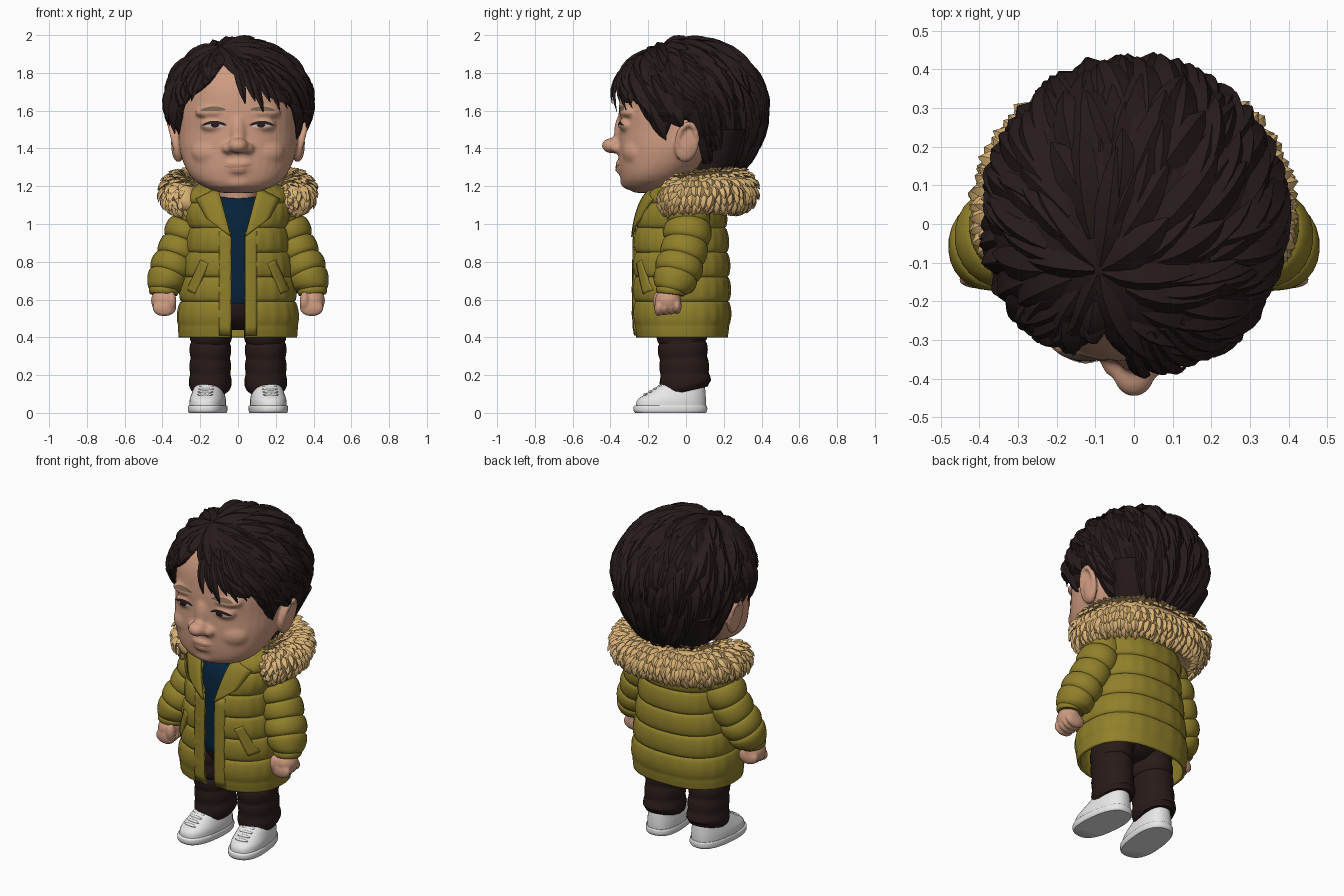
import bpy, bmesh, math, random
from math import sin, cos, pi
from mathutils import Vector, Matrix
from mathutils.bvhtree import BVHTree

random.seed(4)
if "Cube" in bpy.data.objects:
    bpy.data.objects.remove(bpy.data.objects["Cube"])


def material(name, *rgb):
    m = bpy.data.materials.new(name)
    m.diffuse_color = (*rgb, 1)
    m.use_nodes = True
    m.node_tree.nodes["Principled BSDF"].inputs["Base Color"].default_value = (*rgb, 1)
    return m


SKIN = material("skin", .62, .33, .22)
HAIR = material("dark hair", .021, .011, .011)
COAT = material("olive coat", .28, .215, .023)
FUR = material("tan fur", .7, .45, .18)
SHIRT = material("navy shirt", .002, .016, .042)
PANTS = material("dark trousers", .022, .011, .01)
SHOE = material("white shoe", .82, .82, .82)
BROW = material("brow brown", .18, .12, .075)
EYE = material("eye white", .65, .55, .5)
LIP = material("lip", .45, .21, .145)


def finish(name, bm, mat, angle=50, thick=0):
    bmesh.ops.recalc_face_normals(bm, faces=bm.faces[:])
    me = bpy.data.meshes.new(name)
    bm.to_mesh(me)
    bm.free()
    me.materials.append(mat)
    me.shade_smooth()
    me.set_sharp_from_angle(angle=math.radians(angle))
    ob = bpy.data.objects.new(name, me)
    bpy.context.collection.objects.link(ob)
    if thick:
        mod = ob.modifiers.new("thickness", 'SOLIDIFY')
        mod.thickness, mod.offset = thick, 0
    return ob


def skin(bm, rows, closed=True, caps=True):
    vs = [[bm.verts.new(p) for p in r] for r in rows]
    n = len(vs[0])
    for a, b in zip(vs, vs[1:]):
        for i in range(n if closed else n - 1):
            k = (i + 1) % n
            bm.faces.new((a[i], a[k], b[k], b[i]))
    if closed and caps:
        bm.faces.new(vs[0])
        bm.faces.new(vs[-1])


def sample(keys, t):
    """Smooth interpolation of key tuples whose first item is the parameter."""
    n = len(keys)
    i = max(0, min(n - 2, sum(k[0] <= t for k in keys) - 1))
    a, b, pre, nxt = keys[i], keys[i + 1], keys[max(i - 1, 0)], keys[min(i + 2, n - 1)]
    h = b[0] - a[0]
    u = (t - a[0]) / h
    out = []
    for c in range(1, len(a)):
        ma = (b[c] - pre[c]) / (b[0] - pre[0]) * h
        mb = (nxt[c] - a[c]) / (nxt[0] - a[0]) * h
        f = u * u * (3 - 2 * u)
        out.append(a[c] * (1 - f) + b[c] * f + u * (1 - u) ** 2 * ma - u * u * (1 - u) * mb)
    return out


def rim(z, rx, yf, yb, a, p):
    s, k = sin(a), cos(a)
    x = rx * math.copysign(abs(s) ** (2 / p), s)
    return Vector((x, (yf + yb) / 2 - (yb - yf) / 2 * math.copysign(abs(k) ** (2 / p), k), z))


def stack(bm, keys, rows=24, p=2.2, sides=36):
    """Closed body from level outlines (z, half width, front, back)."""
    zs = [keys[0][0] + (keys[-1][0] - keys[0][0]) * i / rows for i in range(rows + 1)]
    skin(bm, [[rim(z, *sample(keys, z), 2 * pi * i / sides, p) for i in range(sides)] for z in zs])


def tube(name, keys, mat, mirror=1, puffs=0, amp=0, rows=40, sides=24, deep=1):
    bm, out = bmesh.new(), []
    for i in range(rows + 1):
        t = i / rows
        x, y, z, r = sample(keys, t)
        tan = Vector(sample(keys, t + .01)[:3]) - Vector(sample(keys, t - .01)[:3])
        a = tan.cross(Vector((0, 1, 0))).normalized()
        b = tan.cross(a).normalized() * deep
        r += amp * (abs(sin(pi * puffs * t)) ** .5 - .5)
        ring = [Vector((x, y, z)) + r * (a * cos(q) + b * sin(q)) for q in [2 * pi * k / sides for k in range(sides)]]
        out.append([Vector((v.x * mirror, v.y, v.z)) for v in ring])
    skin(bm, out)
    return finish(name, bm, mat)


def ball(bm, loc, rad):
    bmesh.ops.create_uvsphere(bm, u_segments=20, v_segments=12, radius=1,
                              matrix=Matrix.Translation(loc) @ Matrix.Diagonal((*rad, 1)))


def fuse(ob, size, soft):
    mod = ob.modifiers.new("fuse", 'REMESH')
    mod.mode, mod.voxel_size, mod.use_smooth_shade = 'VOXEL', size, True
    mod = ob.modifiers.new("soften", 'SMOOTH')
    mod.factor, mod.iterations = .5, soft


def leaf(bm, path, width, thick):
    """Pointed lock along (point, normal) pairs."""
    n, rows = len(path) - 1, []
    for i, (p, nor) in enumerate(path):
        tan = path[min(i + 1, n)][0] - path[max(i - 1, 0)][0]
        side = tan.cross(nor).normalized()
        f = max(.03, sin(pi * (.15 + .85 * i / n))) ** .7
        rows.append([p - side * width * f, p + nor * thick * f, p + side * width * f, p - nor * thick * f * .5])
    skin(bm, rows)


# Head with nose, cheeks, lips and ears fused together
bm = bmesh.new()
stack(bm, [(1.165, .09, -.27, -.1), (1.19, .17, -.325, -.05), (1.25, .25, -.348, .03), (1.38, .307, -.358, .2),
           (1.5, .318, -.355, .28), (1.62, .32, -.355, .32), (1.76, .3, -.33, .32), (1.87, .22, -.25, .23),
           (1.92, .1, -.12, .12)])
ball(bm, (0, -.388, 1.415), (.054, .06, .042))
ball(bm, (0, -.345, 1.48), (.044, .036, .1))
ball(bm, (0, -.295, 1.3), (.12, .07, .07))
ball(bm, (0, -.35, 1.32), (.064, .027, .016))
ball(bm, (0, -.345, 1.284), (.054, .029, .019))
ball(bm, (0, -.275, 1.222), (.11, .075, .045))
for s in (1, -1):
    ball(bm, (s * .052, -.355, 1.4), (.034, .042, .03))
    ball(bm, (s * .12, -.25, 1.38), (.13, .09, .09))
    ball(bm, (s * .12, -.295, 1.59), (.11, .06, .035))
    ball(bm, (s * .125, -.312, 1.525), (.075, .044, .04))
    ball(bm, (s * .325, .005, 1.43), (.03, .05, .1))
    rows = []
    for i in range(24):
        q = 2 * pi * i / 24
        c = Vector((s * (.338 + .024 * sin(q)), .005 + .052 * cos(q) + .01 * sin(q), 1.435 + .095 * sin(q)))
        d = Vector((0, cos(q), sin(q)))
        rows.append([c + .017 * (d * cos(k * pi / 4) + Vector((1, 0, 0)) * sin(k * pi / 4)) for k in range(8)])
    skin(bm, rows + rows[:1], True, False)
bmesh.ops.remove_doubles(bm, verts=bm.verts[:], dist=.00001)
head = finish("head", bm, SKIN)
fuse(head, .009, 12)
tube("neck", [(0, 0, -.04, 1.05, .1), (1, 0, -.05, 1.3, .11)], SKIN, rows=4)

# Painted eyes, brows and mouth line laid on the face
bpy.context.view_layer.update()
face = BVHTree.FromObject(head, bpy.context.evaluated_depsgraph_get())


def decal(name, mat, cx, cz, w, up, low, lift, bend=0, tilt=0):
    bm, rows = bmesh.new(), []
    for i in range(13):
        u = (i / 6 - 1) * .98
        row = []
        for v in (-low, (up - low) / 2, up):
            x, z = cx + w * u, cz + v * (1 - u * u) ** .6 + bend * u * u + tilt * u
            hit = face.ray_cast(Vector((x, -1, z)), Vector((0, 1, 0)))[0]
            row.append((x, (hit.y if hit else -.33) - lift, z))
        rows.append(row)
    skin(bm, rows, False)
    finish(name, bm, mat)


for s, side in ((1, "left"), (-1, "right")):
    decal(side + "_lash", HAIR, s * .125, 1.527, .066, .019, .004, .003, -.006)
    decal(side + "_eye", EYE, s * .125, 1.521, .054, .009, .01, .005, -.003)
    decal(side + "_iris", HAIR, s * .122, 1.523, .023, .013, .012, .007)
    decal(side + "_brow", BROW, s * .132, 1.607, .068, .015, .009, .004, -.005, -s * .002)
decal("mouth_line", LIP, 0, 1.301, .085, .004, .004, .004, .012, .005)
decal("lower_lip", LIP, 0, 1.289, .05, .004, .01, .003, .004)

# Hair: cap under swept locks, with a nape mass behind the ears
CENTRE = Vector((0, .015, 1.63))
LINE = [(0, 1.895), (.14, 1.84), (.3, 1.765), (.5, 1.715), (.75, 1.67), (.95, 1.61), (1.1, 1.52), (1.24, 1.46),
        (1.34, 1.55), (1.66, 1.55), (1.8, 1.32), (2.3, 1.25), (3.6, 1.25)]


def hairline(a):
    a = abs(a + .24 * max(0, 1 - abs(a)))
    for (p, u), (q, v) in zip(LINE, LINE[1:]):
        if a <= q:
            return u + (v - u) * (a - p) / (q - p)
    return LINE[-1][1]


def hair_point(d, k=1):
    tuck = 1 - .2 * max(0, -d.z)
    return CENTRE + k * Vector((.385 * d.x * tuck, .408 * d.y, (.347 if d.z > 0 else .45) * d.z))


def heading(a, z):
    h = (z - CENTRE.z) / (.347 if z > CENTRE.z else .45)
    r = math.sqrt(max(0, 1 - h * h))
    return Vector((r * sin(a), -r * cos(a), h))


bm, rows = bmesh.new(), []
for i in range(97):
    a = -pi + 2 * pi * i / 96
    low = math.acos(heading(a, hairline(a)).z)
    rows.append([hair_point(Vector((sin(q) * sin(a), -sin(q) * cos(a), cos(q))), .955)
                 for q in [low * (j + .02) / 14 for j in range(15)]])
skin(bm, rows, False)
bmesh.ops.remove_doubles(bm, verts=bm.verts[:], dist=.0001)
finish("hair_cap", bm, HAIR, thick=.025)
bm = bmesh.new()
stack(bm, [(1.2, .19, .02, .2), (1.27, .23, .03, .25), (1.36, .27, .04, .31), (1.5, .33, .075, .36)], 12)
finish("nape_hair", bm, HAIR)

bm = bmesh.new()
WHORL = Vector((-.24, -.34, .91)).normalized()
E1 = WHORL.cross(Vector((0, 1, 0))).normalized()
E2 = WHORL.cross(E1)
for row in range(13):
    start = .03 + row * .19
    count = int(7 + 26 * abs(sin(start)))
    for j in range(count):
        phi = 2 * pi * (j + row % 2 / 2 + random.uniform(-.3, .3)) / count
        length, swirl = random.uniform(.5, .8), random.uniform(-.08, .36)
        drop, lift = random.uniform(-.01, .035), random.uniform(.035, .09)

        def way(s):
            t, f = start + length * s, phi + swirl * s
            return WHORL * cos(t) + (E1 * cos(f) + E2 * sin(f)) * sin(t)

        def depth(d):
            return hair_point(d).z - hairline(math.atan2(d.x, -d.y))
        if depth(way(0)) < .02:
            continue
        while length > .1 and min(depth(way(1)), depth(way(.6))) < -drop:
            length *= .88
        if length > .12:
            path = [(hair_point(way(s), .96 + lift * s), way(s)) for s in [i / 6 for i in range(7)]]
            leaf(bm, path, random.uniform(.032, .052), random.uniform(.02, .03))
# Fringe strands sweeping away from the parting
for a in (-.98, -.84, -.7, .1, .24, .36, .46, .62, .75, .9):
    tip = random.uniform(1.59, 1.66)
    path = []
    for i in range(7):
        s = i / 6
        d = heading(-.24 + (a + .24) * (.6 + .4 * s), 1.87 + (tip - 1.87) * s)
        path.append((hair_point(d, 1 + .02 * sin(pi * s)), d))
    leaf(bm, path, .025, .014)
finish("hair_locks", bm, HAIR, 35)

# Fur collar: horseshoe roll covered in pointed tufts
half = [(.3, .19, .235, 1.175, .1), (.55, .285, .125, 1.172, .097), (.8, .305, 0, 1.16, .095),
        (1, .265, -.075, 1.135, .085), (1.1, .225, -.115, 1.11, .035)]
ROLL = [(-k[0], -k[1], *k[2:]) for k in reversed(half)] + [(0, 0, .265, 1.175, .1)] + half


def roll_point(t, q, k=1):
    x, y, z, r = sample(ROLL, t)
    tan = Vector(sample(ROLL, t + .01)[:3]) - Vector(sample(ROLL, t - .01)[:3])
    out = tan.cross(Vector((0, 0, 1))).normalized()
    if out.dot(Vector((x, y - .03, 0))) < 0:
        out.negate()
    nor = out * cos(q) + Vector((0, 0, 1)) * sin(q)
    return Vector((x, y, z)) + nor * r * k, nor


bm = bmesh.new()
skin(bm, [[roll_point(i * 1.09 / 30, k * pi / 8, .92)[0] for k in range(16)] for i in range(-30, 31)])
finish("collar_roll", bm, FUR)
bm = bmesh.new()
for i in range(-21, 22):
    for j in range(11):
        t = (i + .5 * (j % 2) + random.uniform(-.15, .15)) * 1.07 / 22
        q = math.radians(200 - j * 26 + random.uniform(-6, 6))
        sway, lift = random.uniform(-.02, .02) + .03 * t, random.uniform(.32, .46)
        leaf(bm, [roll_point(t + sway * s, q - .6 * s, .88 + lift * s) for s in (0, .33, .67, 1)], .024, .016)
finish("collar_fur", bm, FUR, 35)

# Coat: quilted shell, open at the front
BODY = [(.4, .3, -.25, .207), (.46, .303, -.26, .214), (.7, .28, -.262, .212), (.95, .25, -.255, .2),
        (1.08, .26, -.23, .185), (1.16, .25, -.19, .15), (1.22, .17, -.12, .12)]


def coat_ring(z, puff):
    rx, yf, yb = sample(BODY, z)
    return rx + puff, yf - puff, yb + puff


def gap(z):
    return .036 + max(0, z - .93) * .27


bm, rows = bmesh.new(), []
for i in range(83):
    z = .4 + .01 * i
    puff = .016 * abs(sin(pi * (z - .46) / .13)) ** .5 if z > .46 else .006
    a0 = math.asin((gap(z) / coat_ring(z, puff)[0]) ** 1.2)
    rows.append([rim(z, *coat_ring(z, puff * (1 + .15 * sin(a * 23))), a, 2.4)
                 for a in [a0 + (2 * pi - 2 * a0) * k / 80 for k in range(81)]])
skin(bm, rows, False)
finish("coat_body", bm, COAT, thick=.016)


def panel(name, corners, s, lift):
    bm, rows = bmesh.new(), []
    a, b, c, d = [Vector(p) for p in corners]
    for j in range(13):
        left, right = a.lerp(d, j / 12), b.lerp(c, j / 12)
        row = []
        for x, z in [left.lerp(right, k / 4) for k in range(5)]:
            ring = coat_ring(z, .014)
            ang = math.asin(min(1, x / ring[0]) ** 1.2)
            v = rim(z, *ring, ang, 2.4)
            row.append((s * x, v.y - lift, z))
        rows.append(row)
    skin(bm, rows, False)
    finish(name, bm, COAT, thick=.014)


for s, side in ((1, "left"), (-1, "right")):
    panel(side + "_placket", [(.036, .41), (.1, .41), (.1, .96), (.036, .96)], s, .003)
    panel(side + "_pocket", [(.225, .63), (.268, .65), (.195, .81), (.155, .79)], s, .008)
    panel(side + "_lapel", [(.036, .93), (.165, 1.03), (.22, 1.13), (.105, 1.19)], s, .014)
    # Sleeve and cuff
    tube(side + "_sleeve", [(0, .21, .01, 1.1, .085), (.25, .263, .01, .98, .108), (.5, .312, -.01, .86, .106),
                            (.8, .366, -.05, .73, .107), (.92, .388, -.07, .67, .088), (1, .393, -.078, .64, .07)],
         COAT, s, 5, .016, 60, deep=1.1)
    tube(side + "_cuff", [(0, .39, -.076, .66, .074), (.5, .393, -.08, .643, .08), (1, .394, -.082, .626, .072)],
         COAT, s, rows=6)
    # Fist
    bm = bmesh.new()
    ball(bm, (s * .397, -.095, .595), (.064, .07, .065))
    for k in range(4):
        ball(bm, (s * .39, -.145 + k * .033, .556 + .004 * k), (.064, .023, .045))
    ball(bm, (s * .352, -.148, .592), (.026, .028, .05))
    fuse(finish(side + "_hand", bm, SKIN), .007, 4)
    # Trouser leg
    tube(side + "_trouser_leg", [(0, .118, -.02, .62, .115), (.4, .143, -.022, .42, .108), (.75, .147, -.01, .25, .105),
                                 (.93, .147, -.002, .15, .109), (1, .147, .006, .115, .098)], PANTS, s, 6, .009,
         deep=1.2)
    # Shoe: sole, upper and laces, toes turned out
    turn = Matrix.Translation((s * .152, 0, 0)) @ Matrix.Rotation(s * math.radians(6), 4, 'Z')
    sole, upper = bmesh.new(), bmesh.new()
    stack(sole, [(0, .096, -.27, .105), (.01, .101, -.278, .112), (.034, .101, -.278, .112),
                 (.04, .097, -.27, .108)], 8, 2.5)
    stack(upper, [(.03, .095, -.268, .106), (.07, .093, -.258, .106), (.1, .086, -.215, .104),
                  (.135, .076, -.16, .1), (.16, .066, -.12, .09)], 12, 2.4)
    for k in range(4):
        ball(upper, (0, -.216 + .026 * k, .097 + .0145 * k), (.042, .01, .008))
    for name, b in (("_sole", sole), ("_shoe", upper)):
        bmesh.ops.transform(b, matrix=turn, verts=b.verts[:])
        finish(side + name, b, SHOE)

# Shirt and hips under the coat
bm = bmesh.new()
stack(bm, [(.58, .2, -.215, .15), (.62, .21, -.225, .16), (.9, .2, -.225, .15), (1.06, .18, -.2, .13),
           (1.13, .125, -.155, .08), (1.15, .1, -.13, .06)])
finish("shirt", bm, SHIRT)
bm = bmesh.new()
stack(bm, [(.44, .06, -.08, .06), (.5, .17, -.15, .12), (.6, .21, -.18, .14), (.68, .18, -.17, .13)], 12)
finish("hips", bm, PANTS)
